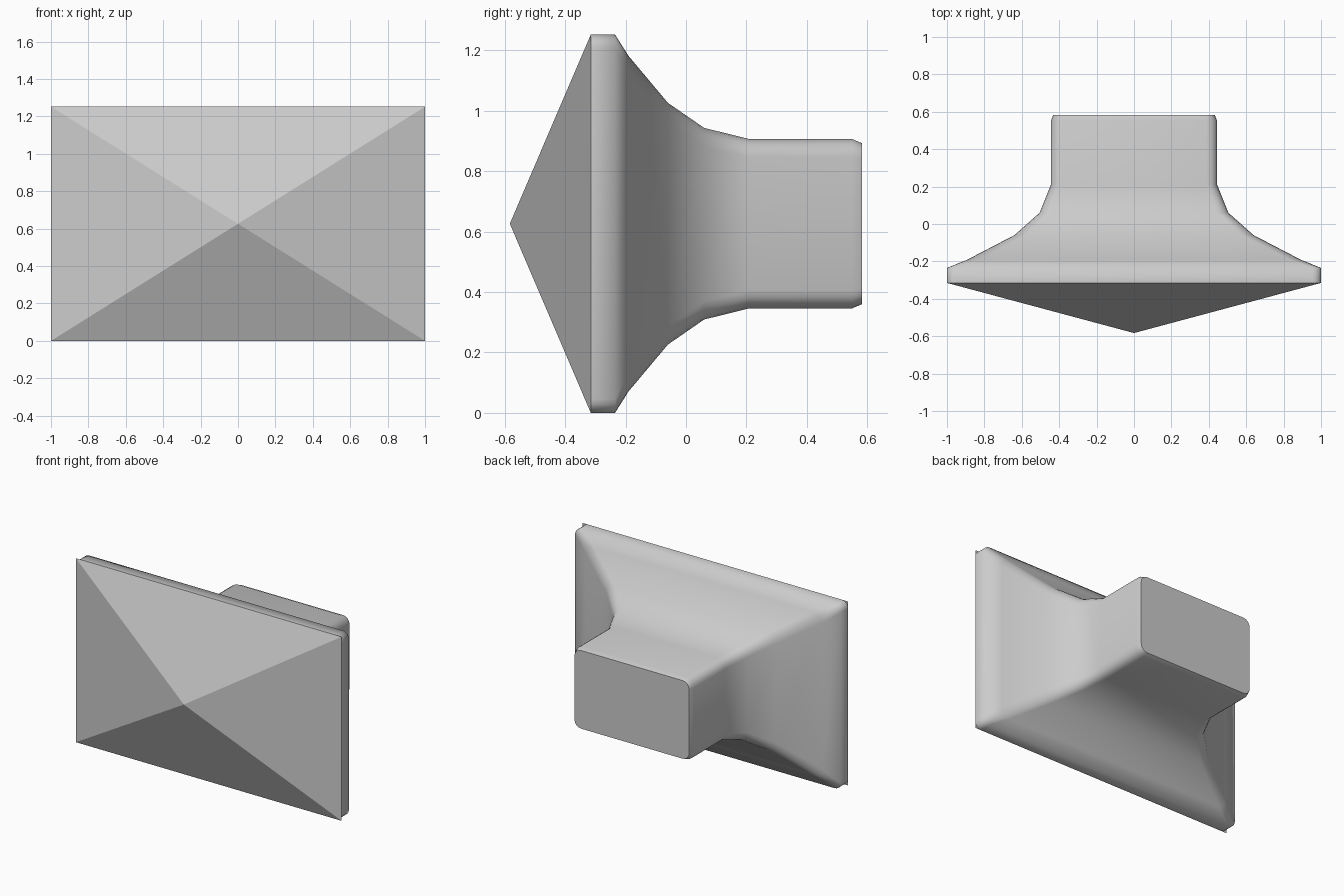
import bpy, bmesh, math

if "Cube" in bpy.data.objects:
    bpy.data.objects.remove(bpy.data.objects["Cube"])

CZ = 0.626  # height of the central axis


def rounded_ring(bm, y, hx, hz, r, seg=4):
    """Rounded rectangle of vertices in the plane at depth y."""
    ring = []
    for i, (sx, sz) in enumerate([(1, 1), (-1, 1), (-1, -1), (1, -1)]):
        for k in range(seg + 1):
            a = math.pi / 2 * (i + k / seg)
            ring.append(bm.verts.new((sx * (hx - r) + r * math.cos(a), y,
                                      CZ + sz * (hz - r) + r * math.sin(a))))
    return ring


def loft(bm, sections):
    """Skin consecutive rings with smooth quads; return the last ring."""
    rings = [rounded_ring(bm, *s) for s in sections]
    for a, b in zip(rings, rings[1:]):
        for i in range(len(a)):
            j = (i + 1) % len(a)
            bm.faces.new((a[i], a[j], b[j], b[i])).smooth = True
    return rings[-1]


def finish(name, bm):
    bmesh.ops.recalc_face_normals(bm, faces=bm.faces)
    mesh = bpy.data.meshes.new(name)
    bm.to_mesh(mesh)
    bm.free()
    obj = bpy.data.objects.new(name, mesh)
    bpy.context.collection.objects.link(obj)
    return obj


# faceted pyramid front
bm = bmesh.new()
base = [bm.verts.new((sx, -0.315, CZ + sz * CZ))
        for sx, sz in [(-1, -1), (1, -1), (1, 1), (-1, 1)]]
apex = bm.verts.new((0, -0.583, CZ))
bm.faces.new(base)
for i in range(4):
    bm.faces.new((base[i], base[(i + 1) % 4], apex))
finish("pyramid_face", bm)

# flange flaring in to the rear stem: depth, half width, half height, corner radius
bm = bmesh.new()
end = loft(bm, [
    (-0.315, 1.0, CZ, 0.045),
    (-0.235, 1.0, CZ, 0.045),
    (-0.19, 0.89, 0.555, 0.06),
    (-0.06, 0.64, 0.40, 0.06),
    (0.06, 0.505, 0.317, 0.06),
    (0.21, 0.445, 0.28, 0.06),
    (0.55, 0.445, 0.28, 0.06),
    (0.583, 0.432, 0.266, 0.05),
])
# flat end cap with a crisp rim
cap = bm.faces.new(end)
for e in cap.edges:
    e.smooth = False
finish("flared_stem", bm)
